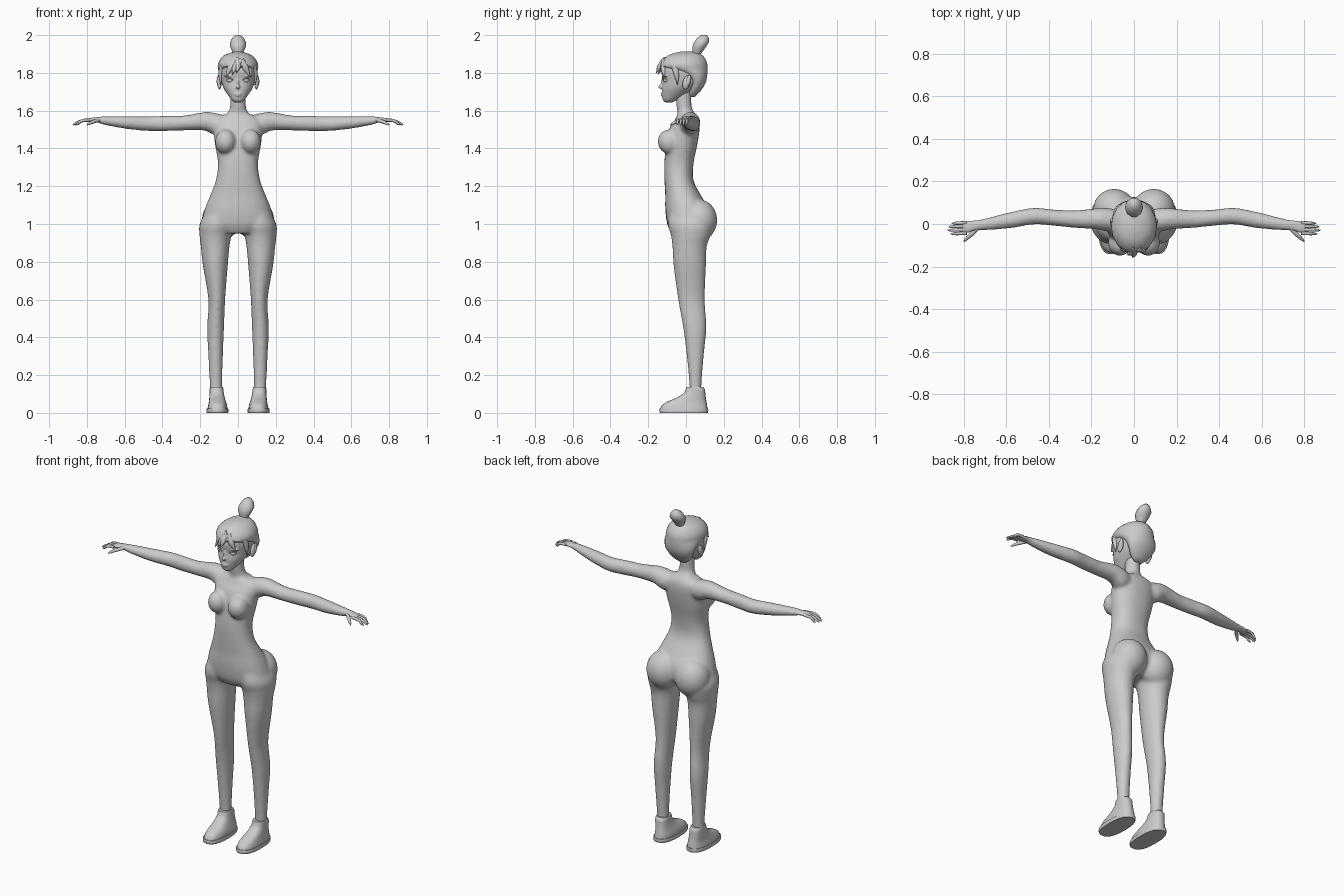
import bpy, bmesh, math
from mathutils import Vector, Matrix

if "Cube" in bpy.data.objects:
    bpy.data.objects.remove(bpy.data.objects["Cube"])

SIDES = (1, -1)
grey = bpy.data.materials.new("plain grey")
grey.use_nodes = True
COLOUR = (.6, .6, .6, 1)
grey.diffuse_color = COLOUR
grey.node_tree.nodes["Principled BSDF"].inputs["Base Color"].default_value = COLOUR


def spline(rows, steps=4):
    """Smoothly interpolate rows of numbers (Catmull-Rom)."""
    out = []
    for i in range(len(rows) - 1):
        a, b, c, d = (rows[min(max(i + k, 0), len(rows) - 1)] for k in (-1, 0, 1, 2))
        for s in range(steps):
            t = s / steps
            out.append([q + t * ((r - p) / 2 + t * ((2 * p - 5 * q + 4 * r - s4) / 2
                        + t * (3 * q - p - 3 * r + s4) / 2))
                        for p, q, r, s4 in zip(a, b, c, d)])
    return out + [rows[-1]]


def loft(bm, rows, axis="z", side=1, power=2, n=24, steps=4):
    """Skin oval sections, each (position, low, high, low, high)."""
    rings = []
    for pos, a0, a1, b0, b1 in spline(rows, steps):
        ring = []
        for k in range(n):
            c, s = math.cos(math.tau * k / n), math.sin(math.tau * k / n)
            u = (a0 + a1) / 2 + (a1 - a0) / 2 * math.copysign(abs(c) ** (2 / power), c)
            v = (b0 + b1) / 2 + (b1 - b0) / 2 * math.copysign(abs(s) ** (2 / power), s)
            co = (u, v, pos) if axis == "z" else (pos, u, v)
            ring.append(bm.verts.new((co[0] * side, co[1], co[2])))
        rings.append(ring)
    for lo, hi in zip(rings, rings[1:]):
        for k in range(n):
            bm.faces.new((lo[k], lo[(k + 1) % n], hi[(k + 1) % n], hi[k]))
    bm.faces.new(rings[0])
    bm.faces.new(rings[-1])


def ball(bm, centre, radii, tilt=0):
    m = (Matrix.Translation(centre) @ Matrix.Rotation(tilt, 4, "X")
         @ Matrix.Diagonal((*radii, 1)))
    bmesh.ops.create_uvsphere(bm, u_segments=20, v_segments=12, radius=1, matrix=m)


def finish(name, bm, voxel=0, smooth=0, angle=60):
    bmesh.ops.recalc_face_normals(bm, faces=bm.faces)
    mesh = bpy.data.meshes.new(name)
    bm.to_mesh(mesh)
    bm.free()
    mesh.materials.append(grey)
    obj = bpy.data.objects.new(name, mesh)
    bpy.context.collection.objects.link(obj)
    if voxel:
        mod = obj.modifiers.new("fuse", "REMESH")
        mod.mode, mod.voxel_size, mod.use_smooth_shade = "VOXEL", voxel, True
        mod = obj.modifiers.new("soften", "SMOOTH")
        mod.factor, mod.iterations = .5, smooth
    else:
        bpy.ops.object.select_all(action="DESELECT")
        obj.select_set(True)
        bpy.context.view_layer.objects.active = obj
        bpy.ops.object.shade_smooth_by_angle(angle=math.radians(angle))
    return obj


def tube(name, points, side=1):
    """Tapered round strand through (x, y, z, radius) points."""
    curve = bpy.data.curves.new(name, "CURVE")
    curve.dimensions, curve.bevel_depth, curve.bevel_resolution = "3D", 1, 2
    curve.use_fill_caps, curve.resolution_u = True, 4
    line = curve.splines.new("BEZIER")
    line.bezier_points.add(len(points) - 1)
    for p, (x, y, z, r) in zip(line.bezier_points, points):
        p.co, p.radius = (x * side, y, z), r
        p.handle_left_type = p.handle_right_type = "AUTO"
    curve.materials.append(grey)
    bpy.context.collection.objects.link(bpy.data.objects.new(name, curve))


# Body: torso, neck, hips, legs and arms fused into one skin
bm = bmesh.new()
torso = [(.95, .1, -.075, .07), (1, .185, -.1, .12), (1.08, .175, -.11, .12),
         (1.15, .148, -.11, .08), (1.23, .118, -.114, .04), (1.32, .106, -.115, .04),
         (1.42, .122, -.105, .06), (1.5, .13, -.09, .072), (1.55, .125, -.06, .07),
         (1.58, .075, -.045, .055)]
loft(bm, [(z, -w, w, y0, y1) for z, w, y0, y1 in torso], power=2.3)
neck = [(1.54, .075, -.05, .06), (1.59, .055, -.045, .045), (1.62, .042, -.05, .03),
        (1.72, .04, -.06, .03)]
loft(bm, [(z, -w, w, y0, y1) for z, w, y0, y1 in neck])
leg = [(1.08, .05, .16, -.08, .09), (1, .02, .203, -.095, .14), (.94, .034, .204, -.08, .13),
       (.88, .045, .197, -.072, .11), (.78, .054, .186, -.066, .106),
       (.6, .068, .157, -.042, .1), (.45, .074, .163, -.015, .108),
       (.3, .08, .157, .004, .094), (.15, .084, .15, .018, .082), (.08, .084, .15, .018, .082)]
arm = [(.06, -.03, .06, 1.48, 1.57), (.12, -.035, .075, 1.47, 1.588),
       (.18, -.025, .073, 1.495, 1.592), (.28, -.018, .064, 1.496, 1.575),
       (.38, -.008, .068, 1.492, 1.573), (.47, -.002, .076, 1.492, 1.57),
       (.58, -.02, .056, 1.502, 1.57), (.7, -.03, .026, 1.523, 1.57),
       (.75, -.034, .018, 1.538, 1.566), (.78, -.046, .016, 1.54, 1.562),
       (.81, -.05, .012, 1.54, 1.556)]
for s in SIDES:
    loft(bm, leg, side=s)
    loft(bm, arm, "x", s)
    ball(bm, (s * .093, .07, 1.02), (.1, .096, .11))
    ball(bm, (s * .066, -.088, 1.435), (.056, .062, .066), .3)
finish("body", bm, .008, 10)

# Fingers and thumbs
for s in SIDES:
    for i, (y, tip) in enumerate([(-.043, .86), (-.026, .875), (-.01, .87), (.006, .855)]):
        tube(f"finger_{i + 1}", [(.785, y, 1.55, .0085), (.83, y - .002, 1.545, .008),
                                 (tip - .01, y - .003, 1.53, .006),
                                 (tip, y - .003, 1.524, .002)], s)
    tube("thumb", [(.735, -.02, 1.55, .01), (.765, -.05, 1.542, .01),
                   (.79, -.073, 1.53, .007), (.8, -.083, 1.524, .002)], s)

# Head: skull, nose, brow, lips and chin fused
bm = bmesh.new()
skull = [(1.642, .014, -.105, -.075), (1.655, .032, -.122, -.05), (1.685, .055, -.127, -.0),
         (1.72, .077, -.128, .05), (1.76, .09, -.124, .09), (1.81, .095, -.13, .1),
         (1.86, .085, -.115, .09), (1.89, .05, -.07, .06)]
loft(bm, [(z, -w, w, y0, y1) for z, w, y0, y1 in skull], power=2.2)
ball(bm, (0, -.13, 1.727), (.011, .017, .012))
ball(bm, (0, -.122, 1.75), (.007, .012, .03), -.2)
for z, w in ((1.69, .022), (1.681, .018)):
    ball(bm, (0, -.123, z), (w, .011, .006))
for s in SIDES:
    ball(bm, (s * .042, -.106, 1.785), (.032, .016, .007))
finish("head", bm, .004, 4)

# Eyes with lids, and ears
for s in SIDES:
    bm = bmesh.new()
    ball(bm, (s * .04, -.104, 1.76), (.02, .015, .012))
    finish("eye", bm)
    tube("eyelid", [(.02, -.119, 1.757, .002), (.04, -.12, 1.772, .004),
                    (.062, -.1, 1.764, .002)], s)
    bm = bmesh.new()
    ball(bm, (s * .098, .003, 1.75), (.012, .02, .038), -.25)
    ball(bm, (s * .103, .012, 1.757), (.01, .012, .032), -.25)
    finish("ear", bm)

# Hair cap, narrowing behind the ears to the nape
bm = bmesh.new()
hair = [(1.672, .025, .02, .045), (1.7, .06, .015, .075), (1.75, .088, .015, .106),
        (1.795, .1, -.03, .114), (1.825, .106, -.125, .116), (1.85, .106, -.135, .114),
        (1.88, .088, -.112, .1), (1.9, .06, -.08, .078), (1.912, .02, -.03, .035)]
loft(bm, [(z, -w, w, y0, y1) for z, w, y0, y1 in hair], n=18, steps=2)
finish("hair_cap", bm, angle=40)

# Fringe locks swept away from the parting, and sideburns
locks = [[(.015, -.11, 1.865, .02), (-.015, -.132, 1.83, .017), (-.03, -.148, 1.79, .001)],
         [(.01, -.105, 1.87, .02), (-.04, -.115, 1.825, .018), (-.066, -.12, 1.775, .001)],
         [(.015, -.11, 1.865, .02), (.04, -.118, 1.825, .017), (.066, -.115, 1.775, .001)],
         [(0, -.115, 1.86, .02), (0, -.14, 1.83, .014), (-.008, -.158, 1.798, .001)]]
for i, lock in enumerate(locks):
    tube(f"fringe_lock_{i + 1}", lock)
for s in SIDES:
    tube("sideburn", [(.078, -.06, 1.84, .02), (.09, -.05, 1.79, .014),
                      (.092, -.045, 1.735, .001)], s)

# Top bun, leaning back
bm = bmesh.new()
bun = [(1.885, .022, .03, .065), (1.905, .026, .034, .084), (1.935, .04, .032, .105),
       (1.96, .042, .04, .122), (1.985, .03, .058, .122), (2, .012, .08, .11)]
loft(bm, [(z, -w, w, y0, y1) for z, w, y0, y1 in bun], n=10, steps=2)
finish("hair_bun", bm)

# Shoes with flat soles
sole = [(0, .052, .166, -.138, .115), (.01, .05, .168, -.142, .118), (.022, .052, .166, -.14, .117)]
upper = [(.018, .056, .162, -.137, .114), (.04, .058, .158, -.128, .112),
         (.06, .064, .154, -.098, .108), (.08, .07, .152, -.05, .105),
         (.105, .075, .15, -.012, .102), (.125, .077, .15, -.002, .1), (.138, .08, .148, .002, .09)]
for s in SIDES:
    for name, rows in (("shoe_sole", sole), ("shoe_upper", upper)):
        bm = bmesh.new()
        loft(bm, rows, side=s, power=2.5, steps=2)
        finish(name, bm, angle=45)
